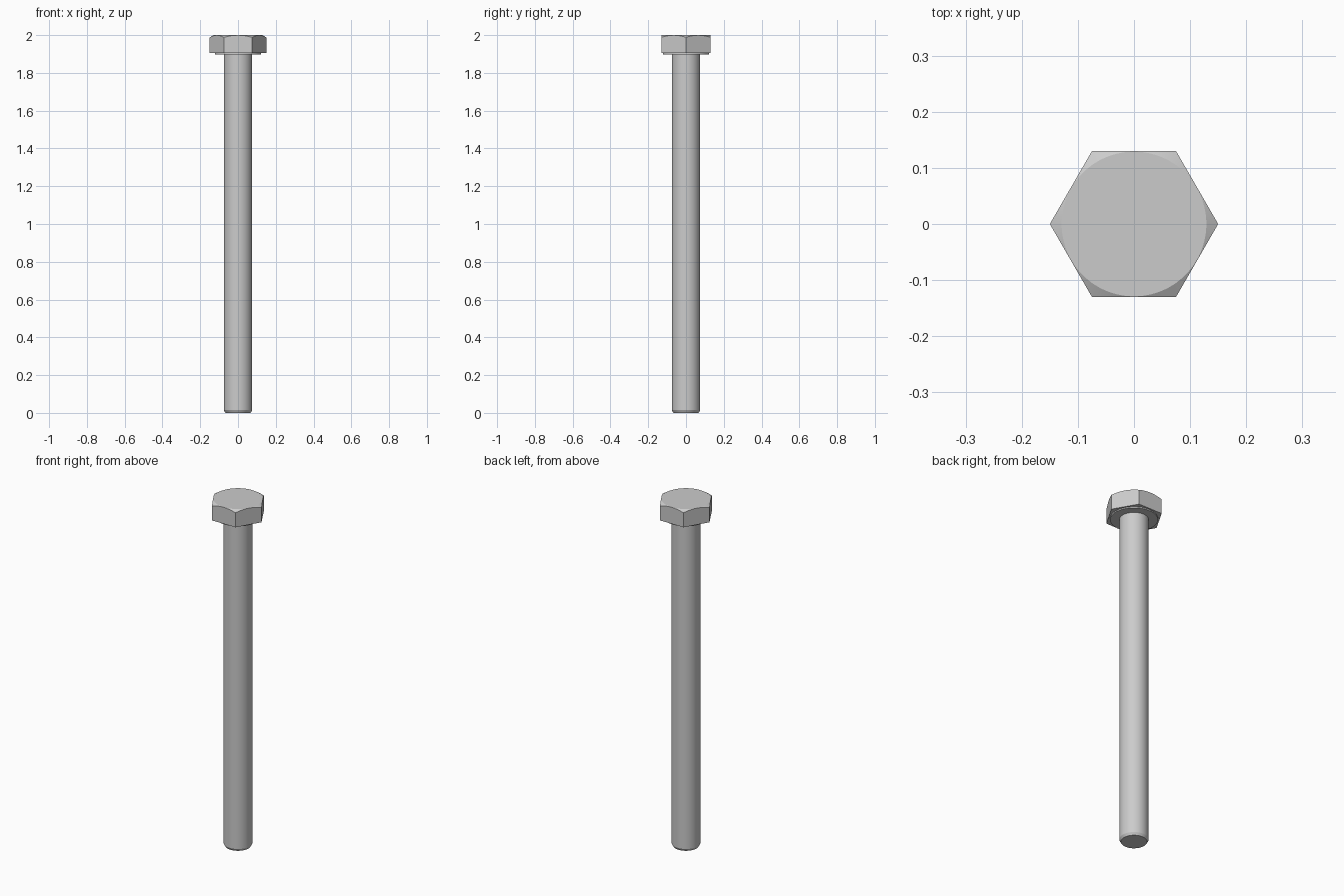
import bpy, bmesh, math

if "Cube" in bpy.data.objects:
    bpy.data.objects.remove(bpy.data.objects["Cube"])


def lathe(name, profile, sides, turn=0.0):
    """Closed solid of revolution about z from (radius, z) points."""
    bm = bmesh.new()
    rings = [[bm.verts.new((r * math.cos(turn + 2 * math.pi * i / sides),
                            r * math.sin(turn + 2 * math.pi * i / sides), z))
              for i in range(sides)] for r, z in profile]
    for low, high in zip(rings, rings[1:]):
        for i in range(sides):
            j = (i + 1) % sides
            bm.faces.new((low[i], low[j], high[j], high[i]))
    bm.faces.new(rings[0][::-1])
    bm.faces.new(rings[-1])
    mesh = bpy.data.meshes.new(name)
    bm.to_mesh(mesh)
    bm.free()
    obj = bpy.data.objects.new(name, mesh)
    bpy.context.collection.objects.link(obj)
    return obj


def smooth(obj):
    bpy.ops.object.select_all(action='DESELECT')
    obj.select_set(True)
    bpy.context.view_layer.objects.active = obj
    bpy.ops.object.shade_smooth_by_angle(angle=math.radians(20))


# Shank with a chamfered tip
shank = lathe("shank", [(0.067, 0), (0.075, 0.014), (0.075, 1.91)], 64)
smooth(shank)

# Washer face under the head
washer = lathe("washer_face", [(0.122, 1.897), (0.122, 1.91)], 64)
smooth(washer)

# Hexagonal head, corners trimmed by a 30 degree cone
head = lathe("hex_head", [(0.15, 1.904), (0.15, 2.0)], 6)
cone_r = 0.20
drop = (cone_r - 0.129) * math.tan(math.radians(30))
cutter = lathe("chamfer_cutter",
               [(cone_r, 1.8), (cone_r, 2.0 - drop), (0.129, 2.0), (0.129 * 0.999, 2.01)],
               96, math.pi / 96)
cutter.hide_render = True
trim = head.modifiers.new("corner_chamfer", 'BOOLEAN')
trim.operation = 'INTERSECT'
trim.solver = 'EXACT'
trim.object = cutter

# Apply the trim, then drop the cutter
bpy.ops.object.select_all(action='DESELECT')
head.select_set(True)
bpy.context.view_layer.objects.active = head
bpy.ops.object.modifier_apply(modifier=trim.name)
bpy.data.objects.remove(cutter)
smooth(head)
